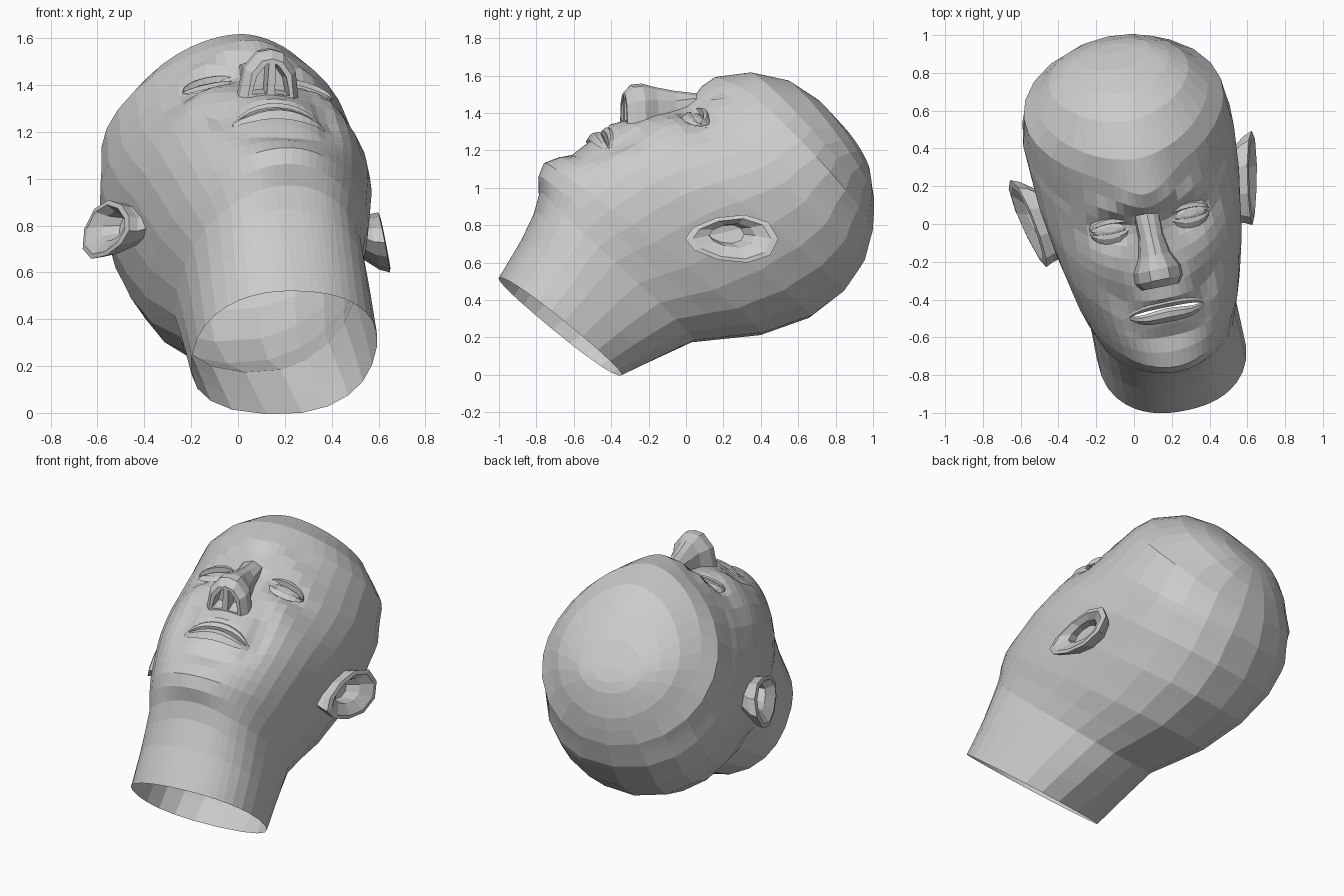
import bpy, bmesh, math
from mathutils import Matrix, Vector

if "Cube" in bpy.data.objects:
    bpy.data.objects.remove(bpy.data.objects["Cube"])

# Pose: the head is modelled symmetrically, then leaned back and tilted
POSE = Matrix(((.978, -.204, .046, .033), (.2, 1, 0, .118),
               (-.045, .009, 1, .75), (0, 0, 0, 1))) @ Matrix.Translation((0, -.12, -.75))


def make(name, verts, faces, edit=None):
    me = bpy.data.meshes.new(name)
    bm = bmesh.new()
    vs = [bm.verts.new(v) for v in verts]
    for f in faces:
        bm.faces.new([vs[i] for i in f])
    bmesh.ops.recalc_face_normals(bm, faces=bm.faces)
    if edit:
        edit(bm)
    bmesh.ops.transform(bm, matrix=POSE, verts=bm.verts)
    bmesh.ops.remove_doubles(bm, verts=bm.verts, dist=.0005)
    bmesh.ops.recalc_face_normals(bm, faces=bm.faces)
    bm.to_mesh(me)
    bm.free()
    ob = bpy.data.objects.new(name, me)
    bpy.context.collection.objects.link(ob)
    return ob


def bump(x, y, cx, cy, rx, ry):
    return math.exp(-((abs(x) - cx) / rx) ** 2 - ((y - cy) / ry) ** 2)


# Head and neck: sections running from the front profile to the back profile
FRONT = [(-.99, .53), (-.87, .73), (-.795, .88), (-.77, .98), (-.78, 1.07), (-.752, 1.14),
         (-.67, 1.17), (-.59, 1.18), (-.525, 1.235), (-.458, 1.28), (-.425, 1.305),
         (-.395, 1.345), (-.33, 1.36), (-.25, 1.385), (-.17, 1.40), (-.1, 1.41),
         (-.04, 1.43), (0, 1.45), (.04, 1.48), (.09, 1.54), (.16, 1.59), (.35, 1.615),
         (.55, 1.57), (.7, 1.47), (.82, 1.34), (.91, 1.21)]
# station, back y, back z, half width
BACK = [(0, -.36, 0, .395), (3, .03, .175, .39), (5, .4, .21, .455), (8, .66, .3, .505),
        (12, .83, .43, .545), (16, .94, .6, .56), (20, .985, .75, .535), (21, .993, .84, .46),
        (22, .995, .92, .375), (23, .985, 1, .285), (24, .975, 1.07, .2), (25, .955, 1.13, .09)]
ANGLES = [0, 4, 8, 12, 16, 20, 25, 31, 38, 47, 58, 70, 82, 95, 110, 126, 143, 161, 180]
MOUTH_COL = 5

soft = [Vector(p) for p in FRONT]
for _ in range(8):
    soft = [(soft[i - 1] + soft[i] * 2 + soft[i + 1]) / 4 if 2 <= i <= 20 else soft[i]
            for i in range(len(soft))]


def back_at(i):
    for a, b in zip(BACK, BACK[1:]):
        if i <= b[0]:
            t = (i - a[0]) / (b[0] - a[0])
            return [p + (q - p) * t for p, q in zip(a[1:], b[1:])]


def head_point(i, j):
    a = math.radians(ANGLES[j])
    by, bz, w = back_at(i)
    c = math.cos(a)
    # squarer at the jaw, rounder on the skull
    if c > 0:
        e = .88 + .24 * min(1, max(0, (i - 9) / 8))
    else:
        e = .85 + .15 * min(1, max(0, (i - 15) / 5))
    x = w * abs(math.sin(a)) ** e
    k = min(1, x / (.4 if i < 7 else .27))
    k = k * k * (3 - 2 * k)
    front = Vector(FRONT[i]).lerp(soft[i], k)
    back = Vector((by, bz))
    mid = back.lerp(front, .5 - .03 * min(1, max(0, (i - 9) / 7)))
    y, z = mid + ((front if c > 0 else back) - mid) * abs(c) ** e
    if c > 0:
        if 8 <= i <= 11:                       # lips droop towards the corners
            d = min(1, x / .21) ** 2 * max(0, 1 - max(0, x - .21) / .12)
            y -= .035 * d
            z -= .035 * d
        if 5 < i < 21:                         # sockets, brow, cheeks, folds
            z -= .05 * bump(x, y, .20, .01, .10, .05)
            z += .03 * bump(x, y, .20, .12, .14, .04)
            z += .035 * bump(x, y, .27, -.15, .1, .1)
            z -= .025 * bump(x, y, .22, -.36, .04, .1)
    return Vector((x, y, z))


n = len(ANGLES)
ring = 2 * n - 2
verts, faces, lip_edges = [], [], {}
for i in range(len(FRONT)):
    half = [head_point(i, j) for j in range(n)]
    if i in (9, 10):                           # close the mouth at its corners
        for j in range(MOUTH_COL + 1):
            g = .1 + .9 * (j / MOUTH_COL) ** 3
            m = (head_point(9, j) + head_point(10, j)) / 2
            half[j] = half[j].lerp(m, g)
        edge = half[:MOUTH_COL + 1]
        lip_edges[i] = [Vector((-p.x, p.y, p.z)) for p in edge[:0:-1]] + edge
    shift = Vector((.025 * max(0, 1 - i / 4), 0, 0))
    verts += [p + shift for p in half]
    verts += [Vector((-p.x, p.y, p.z)) + shift for p in half[-2:0:-1]]
for i in range(len(FRONT) - 1):
    for j in range(ring):
        if i == 9 and (j < MOUTH_COL or j >= ring - MOUTH_COL):
            continue
        k = (j + 1) % ring
        faces.append((i * ring + j, i * ring + k, (i + 1) * ring + k, (i + 1) * ring + j))
faces.append(tuple(range((len(FRONT) - 1) * ring, len(FRONT) * ring)))
make("head_and_neck", verts, faces)


# Open strip between rows of points
def strip(name, rows):
    m = len(rows[0])
    make(name, [p for r in rows for p in r],
         [(i * m + k, i * m + k + 1, i * m + k + m + 1, i * m + k + m)
          for i in range(len(rows) - 1) for k in range(m - 1)])


# Lips: rolled strips along the mouth edges
for i, up, lip in ((9, -1, "lower_lip"), (10, 1, "upper_lip")):
    rows = []
    for dy, dz in ((-.002, -.07), (-.012, .005), (.006, .024), (.035, .018), (.06, -.02)):
        rows.append([])
        for q in lip_edges[i]:
            f = 1 - .75 * (abs(q.x) / .21) ** 2
            rows[-1].append(q + Vector((0, up * dy * f, dz * f)))
    strip(lip, rows)

# Nose: y, ridge z, base z, ridge half width, base half width
NOSE = [(.06, 1.505, 1.42, .035, .07), (-.06, 1.52, 1.38, .03, .07),
        (-.16, 1.54, 1.37, .035, .09), (-.235, 1.56, 1.35, .05, .13),
        (-.29, 1.555, 1.34, .052, .13), (-.328, 1.515, 1.345, .045, .10)]
verts, faces = [], []
for y, rz, bz, t, b in NOSE:
    h = [(t, rz - .012), (b * .75 + t * .25, (rz + bz) / 2 + .02), (b, bz)]
    verts += [(-x - .012, y, z) for x, z in reversed(h)] + [(-.012, y, rz)]
    verts += [(x - .012, y, z) for x, z in h]
for i in range(len(NOSE) - 1):
    for j in range(6):
        p = i * 7 + j
        faces.append((p, p + 1, p + 8, p + 7))
e = (len(NOSE) - 1) * 7
verts.append((-.012, -.328, 1.35))
faces += [(e, e + 1, e + 2, e + 3, len(verts) - 1), (e + 3, e + 4, e + 5, e + 6, len(verts) - 1)]


def nostrils(bm):
    caps = [f for f in bm.faces if len(f.verts) == 5]
    bmesh.ops.inset_individual(bm, faces=caps, thickness=.024)
    bmesh.ops.inset_individual(bm, faces=caps, thickness=.002)
    for f in caps:
        for v in f.verts:
            v.co.y += .08


make("nose", verts, faces, nostrils)


# Loft of closed rings, used for the ears and eyes
def loft(name, rings):
    m = len(rings[0])
    fs = [(i * m + j, i * m + (j + 1) % m, (i + 1) * m + (j + 1) % m, (i + 1) * m + j)
          for i in range(len(rings) - 1) for j in range(m)]
    fs.append(tuple(range((len(rings) - 1) * m, len(rings) * m)))
    make(name, [p for r in rings for p in r], fs)


def ear_ring(side, size, lift, dy=0, dz=0):
    pts = []
    for k in range(10):
        a = math.tau * k / 10
        u, v = math.cos(a), math.sin(a)
        y = .125 + dy + .24 * size * u
        z = .755 + dz + .125 * size * v * (1 + .22 * u)
        pts.append((side * (.59 + lift + .2 * (y - .12) - .25 * (z - .755)), y, z))
    return pts


for side, tag in ((-1, "left"), (1, "right")):
    # Ear with rim and hollow
    loft(tag + "_ear", [ear_ring(side, .7, -.12, -.03, .03), ear_ring(side, .92, -.03),
                        ear_ring(side, 1, .015), ear_ring(side, .84, .02),
                        ear_ring(side, .5, -.015, .01, .015),
                        ear_ring(side, .38, -.07, -.01, .02)])
    # Eyeball: low flattened dome
    ex, ey, ez = .215, .018, 1.368
    dome = []
    for r, h in ((1, 0), (.8, .018), (.4, .028)):
        dome.append([(side * (ex + .1 * r * math.cos(k * math.tau / 12)),
                      ey + .045 * r * math.sin(k * math.tau / 12),
                      ez + h - .25 * (.1 * r * math.cos(k * math.tau / 12)))
                     for k in range(12)])
    loft(tag + "_eye", dome)
    # Lids: arched strips above and below the eye
    for up, lid, top in ((1, "upper", .055), (-1, "lower", .03)):
        rows = []
        for inner, lift in ((2.2, .01), (1.4, top), (.75, top), (.7, .008)):
            arcs = [math.pi * k / 8 for k in range(9)]
            rows.append([(side * (ex - .11 * math.cos(a)), ey + up * .036 * inner * math.sin(a),
                          ez + lift * (.4 + .6 * math.sin(a)) + .0275 * math.cos(a))
                         for a in arcs])
        strip(f"{tag}_{lid}_lid", rows)
